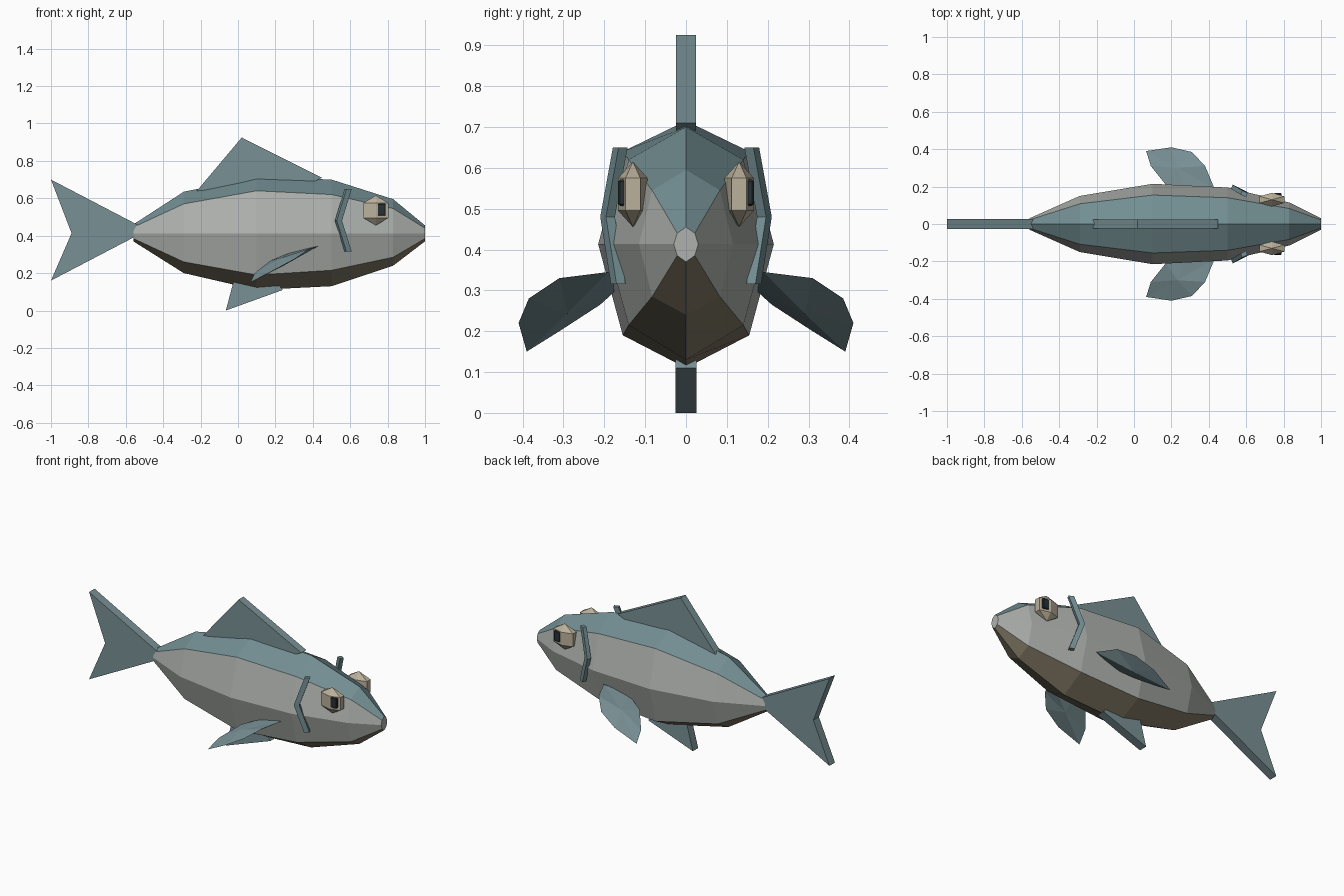
import bpy, bmesh, math
from mathutils import Vector

if "Cube" in bpy.data.objects:
    bpy.data.objects.remove(bpy.data.objects["Cube"])


def material(name, rgb):
    m = bpy.data.materials.new(name)
    m.diffuse_color = (*rgb, 1)
    m.use_nodes = True
    m.node_tree.nodes["Principled BSDF"].inputs["Base Color"].default_value = m.diffuse_color
    return m


TEAL = material("teal", (0.17, 0.27, 0.29))
SILVER = material("silver", (0.42, 0.44, 0.42))
BELLY = material("belly", (0.22, 0.19, 0.13))
FIN = material("fin", (0.19, 0.28, 0.30))
CREAM = material("cream", (0.50, 0.44, 0.33))
DARK = material("dark", (0.02, 0.03, 0.035))


def finish(bm, name, *mats):
    bmesh.ops.recalc_face_normals(bm, faces=bm.faces)
    me = bpy.data.meshes.new(name)
    bm.to_mesh(me)
    bm.free()
    for m in mats:
        me.materials.append(m)
    ob = bpy.data.objects.new(name, me)
    bpy.context.collection.objects.link(ob)
    return ob


def loft(name, rings, *mats, pick=lambda j: 0, cap=0):
    """Skin a row of equal rings and cap both ends."""
    bm = bmesh.new()
    vs = [[bm.verts.new(p) for p in r] for r in rings]
    n = len(rings[0])
    for a, b in zip(vs, vs[1:]):
        for j in range(n):
            k = (j + 1) % n
            bm.faces.new((a[j], a[k], b[k], b[j])).material_index = pick(j)
    for r in (vs[0], vs[-1]):
        bm.faces.new(r).material_index = cap
    return finish(bm, name, *mats)


def plate(name, outline, half, mat):
    """Flat fin: an x-z outline given thickness in y."""
    return loft(name, [[(x, y, z) for x, z in outline] for y in (-half, half)], mat)


# Body: octagonal sections (x, half width, top, upper edge, lower edge, bottom)
sections = [(-0.56, 0.03, 0.46, 0.445, 0.385, 0.37),
            (-0.29, 0.15, 0.635, 0.57, 0.26, 0.20),
            (0.10, 0.215, 0.715, 0.64, 0.19, 0.11),
            (0.50, 0.195, 0.70, 0.62, 0.215, 0.13),
            (0.83, 0.115, 0.595, 0.545, 0.285, 0.24),
            (1.00, 0.03, 0.455, 0.44, 0.385, 0.37)]
rings = []
for x, w, t, u, l, b in sections:
    d = 0.72 * w
    rings.append([(x, 0, t), (x, d, u), (x, w, 0.413), (x, d, l), (x, 0, b),
                  (x, -d, l), (x, -w, 0.413), (x, -d, u)])
loft("body", rings, SILVER, TEAL, BELLY,
     pick=lambda j: {0: 1, 7: 1, 3: 2, 4: 2}.get(j, 0))

# Median fins
plate("dorsal_fin", [(-0.22, 0.64), (0.02, 0.925), (0.45, 0.71), (0.35, 0.66)], 0.024, FIN)
plate("tail_fin", [(-0.54, 0.46), (-1, 0.70), (-0.89, 0.413), (-1, 0.16), (-0.54, 0.40)],
      0.027, FIN)
plate("belly_fin", [(-0.02, 0.17), (-0.065, 0.0), (0.24, 0.11), (0.2, 0.16)], 0.026, FIN)

leaf = [(0.43, 0.19, 0.345), (0.38, 0.31, 0.33), (0.31, 0.385, 0.28), (0.20, 0.41, 0.22),
        (0.065, 0.39, 0.15), (0.09, 0.31, 0.20), (0.17, 0.21, 0.265), (0.28, 0.16, 0.31)]

for side, s in (("right", -1), ("left", 1)):
    # Pectoral fin: leaf outline with a raised centre on both faces
    pts = [Vector((x, s * y, z)) for x, y, z in leaf]
    c = sum(pts, Vector()) / len(pts)
    normal = (pts[0] - pts[4]).cross(pts[2] - pts[6]).normalized()
    bm = bmesh.new()
    rim = [bm.verts.new(p) for p in pts]
    for h in (-0.022, 0.022):
        mid = bm.verts.new(c + normal * h)
        for j in range(len(rim)):
            bm.faces.new((rim[j], rim[(j + 1) % len(rim)], mid))
    finish(bm, side + "_pectoral_fin", FIN)

    # Eye: six-sided faceted ball, flattened in y
    bm = bmesh.new()
    for z in (0.455, 0.615):
        bm.verts.new((0.737, s * 0.13, z))
    for z in (0.495, 0.575):
        for i in range(6):
            a = math.pi * (i + 0.5) / 3
            bm.verts.new((0.737 + 0.077 * math.cos(a), s * 0.13 + 0.036 * math.sin(a), z))
    bmesh.ops.convex_hull(bm, input=bm.verts)
    bmesh.ops.dissolve_limit(bm, angle_limit=0.02, verts=bm.verts, edges=bm.edges)
    finish(bm, side + "_eye", CREAM)

    # Pupil: small block with chamfered edges
    bm = bmesh.new()
    bmesh.ops.create_cube(bm, size=1)
    for v in bm.verts:
        v.co = Vector((0.767 + v.co.x * 0.044, s * 0.154 + v.co.y * 0.022, 0.539 + v.co.z * 0.064))
    bmesh.ops.bevel(bm, geom=bm.edges[:], offset=0.004, segments=1, affect='EDGES')
    finish(bm, side + "_pupil", DARK)

    # Gill: bent bar
    path = [(0.592, 0.161, 0.65), (0.54, 0.192, 0.48), (0.592, 0.166, 0.315)]
    corner = [(-0.022, -0.004), (0.006, -0.018), (0.016, 0.004), (-0.012, 0.018)]
    loft(side + "_gill", [[(x + dx, s * (y + dy), z) for dx, dy in corner]
                          for x, y, z in path], TEAL)
